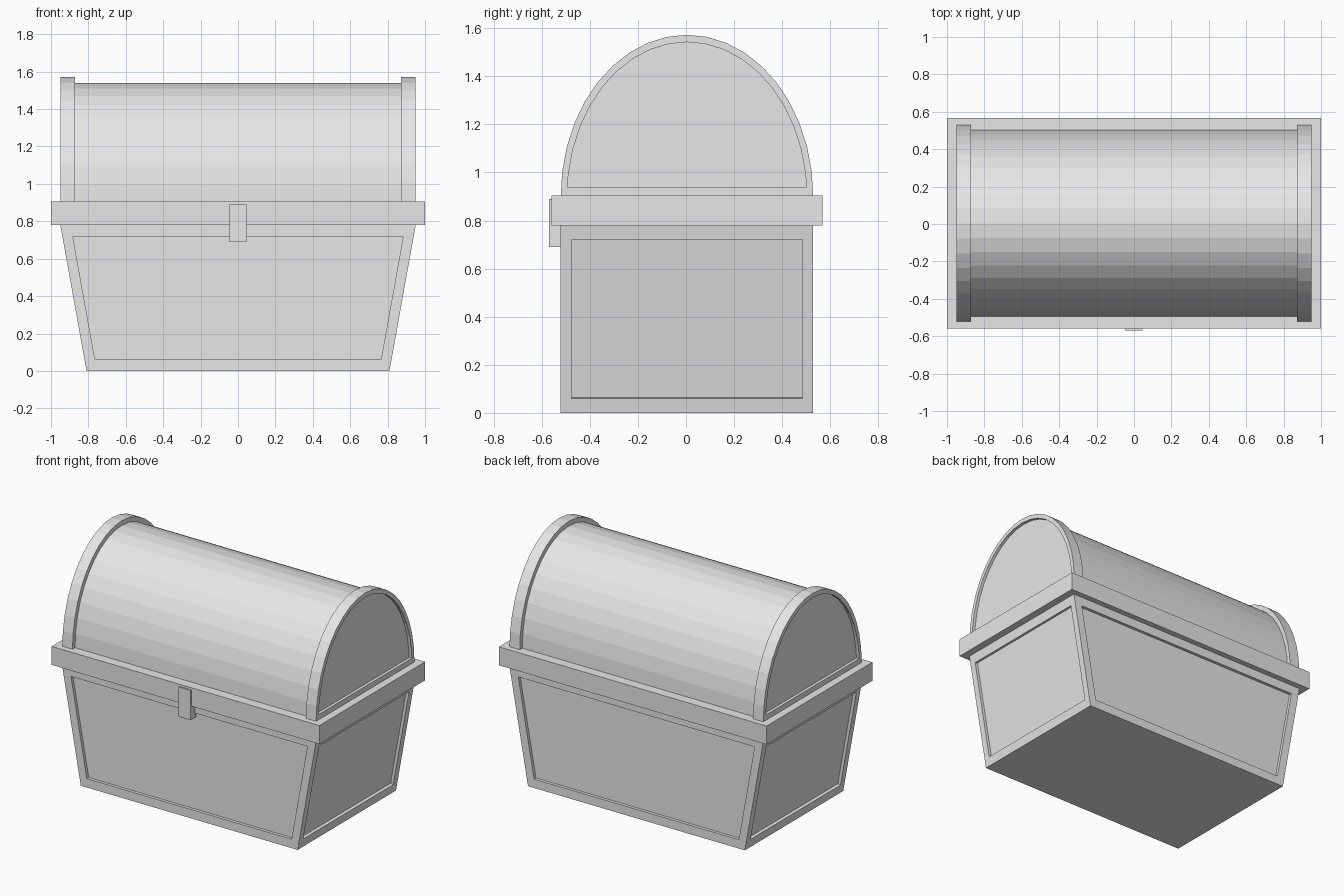
import bpy, bmesh, math

cube = bpy.data.objects.get("Cube")
if cube:
    bpy.data.objects.remove(cube, do_unlink=True)

# One plain colour
GREY = (0.8, 0.8, 0.8, 1)
grey = bpy.data.materials.new("light grey")
grey.use_nodes = True
grey.diffuse_color = GREY
grey.node_tree.nodes["Principled BSDF"].inputs["Base Color"].default_value = GREY

YC = 0.004          # depth centre of the chest behind its clasp
BASE = 0.9          # height where the lid springs
RECESS = 0.02


def finish(bm, name):
    bmesh.ops.recalc_face_normals(bm, faces=bm.faces)
    mesh = bpy.data.meshes.new(name)
    bm.to_mesh(mesh)
    bm.free()
    mesh.materials.append(grey)
    obj = bpy.data.objects.new(name, mesh)
    bpy.context.collection.objects.link(obj)
    return obj


def box(bm, x, y0, y1, z0, z1, x_bottom=None):
    """Box centred on x = 0, optionally narrower at the bottom."""
    for v in bmesh.ops.create_cube(bm, size=2)["verts"]:
        top = v.co.z > 0
        half = x if top or x_bottom is None else x_bottom
        v.co = (v.co.x * half, y1 if v.co.y > 0 else y0, z1 if top else z0)


def sink(bm, face, place):
    """Inset a face, place the panel's corners, then push it inwards."""
    bmesh.ops.inset_individual(bm, faces=[face], thickness=0.02)
    for v in face.verts:
        v.co = place(v.co)
    face.normal_update()
    push = face.normal * -RECESS
    panel = bmesh.ops.extrude_discrete_faces(bm, faces=[face])["faces"][0]
    for v in panel.verts:
        v.co += push


# Tapered body with a recessed panel on each wall
HALF_Y, TOP, X_LOW, X_HIGH = 0.525, 0.78, 0.81, 0.95
bm = bmesh.new()
box(bm, X_HIGH, YC - HALF_Y, YC + HALF_Y, 0, TOP, X_LOW)
bm.normal_update()


def wall_corner(co, margin_x, margin_y):
    z = 0.06 if co.z < TOP / 2 else 0.718
    half_x = X_LOW + (X_HIGH - X_LOW) * z / TOP - margin_x
    return (math.copysign(half_x, co.x),
            YC + math.copysign(HALF_Y - margin_y, co.y - YC), z)


for face in [f for f in bm.faces if abs(f.normal.z) < 0.5]:
    if abs(face.normal.y) > 0.5:
        sink(bm, face, lambda co: wall_corner(co, 0.056, 0))
    else:
        sink(bm, face, lambda co: wall_corner(co, 0, 0.045))
finish(bm, "chest_body")

# Rim and clasp
bm = bmesh.new()
box(bm, 1.0, YC - 0.564, YC + 0.564, TOP, 0.905)
finish(bm, "rim")
bm = bmesh.new()
box(bm, 0.045, -0.57, -0.515, 0.69, 0.89)
finish(bm, "clasp")


def arch(name, x0, x1, ry, rz, panel_x=None):
    """Half-elliptical solid between x0 and x1, with an optional end recess."""
    steps = 20
    bm = bmesh.new()
    verts = []
    for i in range(steps + 1):
        a = math.pi * i / steps
        verts.append(bm.verts.new((x0, YC + ry * math.cos(a), BASE + rz * math.sin(a))))
    side = bm.faces.new(verts)
    out = bmesh.ops.extrude_face_region(bm, geom=[side])["geom"]
    for v in out:
        if isinstance(v, bmesh.types.BMVert):
            v.co.x = x1
    bmesh.ops.recalc_face_normals(bm, faces=bm.faces)
    if panel_x is not None:
        end = max(bm.faces, key=lambda f: f.calc_center_median().x * panel_x)

        def shrink(co):
            rel = (co.y - YC) / ry
            up = max(-1, min(1, rel))
            z = BASE + (rz - 0.03) * math.sqrt(1 - up * up)
            return (panel_x, YC + rel * (ry - 0.027), max(z, 0.94))

        # Remember each rim corner before the inset so the panel follows the arch
        ring = [v.co.copy() for v in end.verts]
        bmesh.ops.inset_individual(bm, faces=[end], thickness=0.005)
        for v in end.verts:
            near = min(ring, key=lambda c: (c - v.co).length)
            v.co = shrink(near)
        panel = bmesh.ops.extrude_discrete_faces(bm, faces=[end])["faces"][0]
        for v in panel.verts:
            v.co.x -= math.copysign(RECESS, panel_x)
    return finish(bm, name)


# Barrel lid between two raised end arches
arch("lid_barrel", -0.9, 0.9, 0.498, 0.64)
for name, s in (("left", 1), ("right", -1)):
    arch("lid_arch_" + name, s * 0.872, s * 0.948, 0.525, 0.672, s * 0.948)
